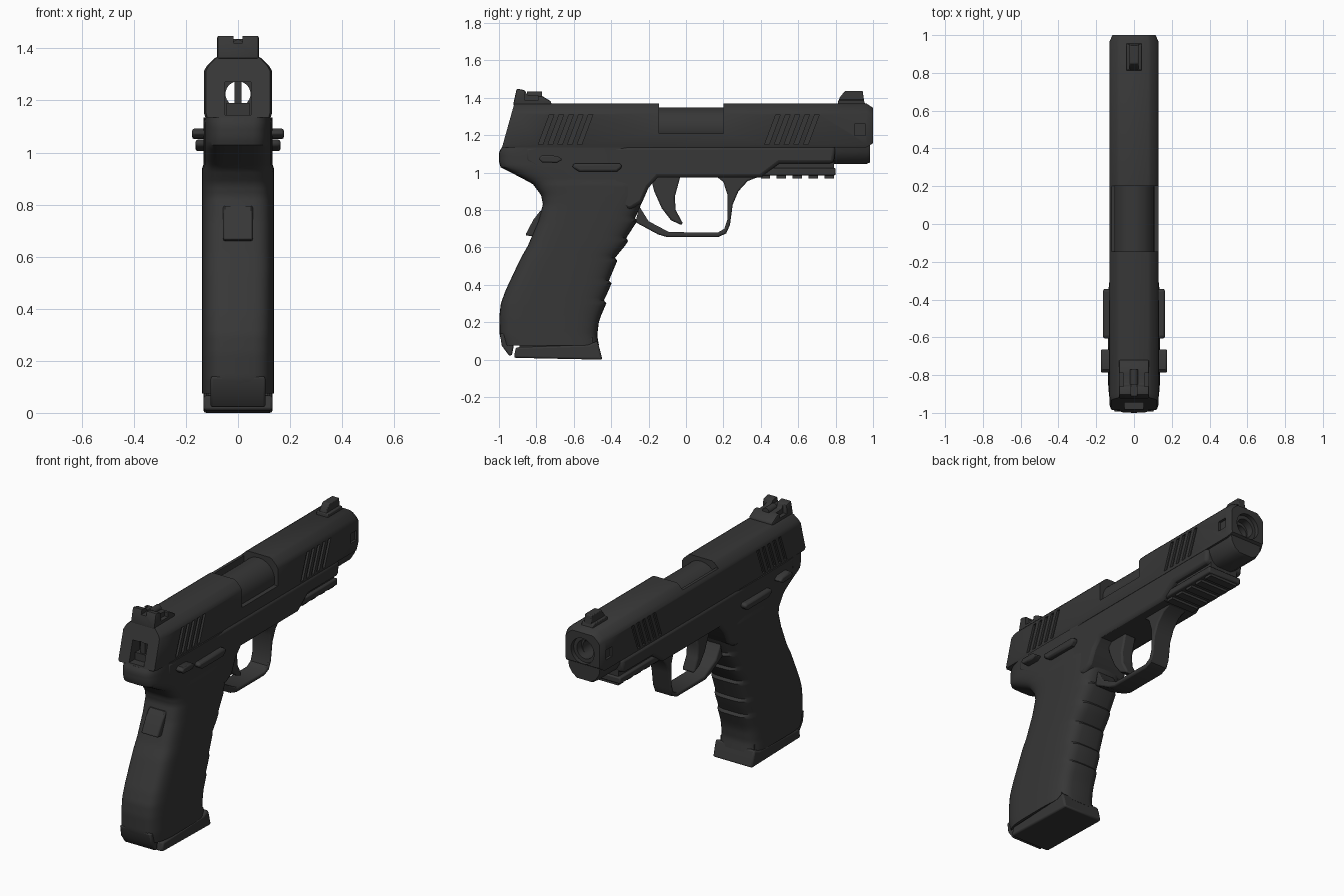
import bpy, bmesh, math

mat = bpy.data.materials.new("matte black")
mat.diffuse_color = (0.038, 0.038, 0.038, 1)


def loft(name, rings, bevel=0):
    """Skin closed rings of equal length and cap both ends."""
    bm = bmesh.new()
    vs = [[bm.verts.new(p) for p in r] for r in rings]
    n = len(rings[0])
    for a, b in zip(vs, vs[1:]):
        for i in range(n):
            j = (i + 1) % n
            bm.faces.new((a[i], a[j], b[j], b[i]))
    bm.faces.new(vs[0][::-1])
    bm.faces.new(vs[-1])
    bmesh.ops.recalc_face_normals(bm, faces=bm.faces)
    me = bpy.data.meshes.new(name)
    bm.to_mesh(me)
    bm.free()
    me.materials.append(mat)
    ob = bpy.data.objects.new(name, me)
    bpy.context.collection.objects.link(ob)
    if bevel:
        m = ob.modifiers.new("bevel", 'BEVEL')
        m.width, m.segments, m.limit_method = bevel, 2, 'ANGLE'
        m.angle_limit = math.radians(50)
    return ob


def prism(name, pts, hw, x=0, bevel=0):
    """Side profile (y, z) given thickness across x."""
    return loft(name, [[(x + s * hw, y, z) for y, z in pts] for s in (-1, 1)], bevel)


def box(name, x0, x1, y0, y1, z0, z1, bevel=0):
    return prism(name, [(y0, z0), (y1, z0), (y1, z1), (y0, z1)], (x1 - x0) / 2, (x0 + x1) / 2, bevel)


def rod(name, r, y0, y1, z, x=0, n=32):
    a = [2 * math.pi * i / n for i in range(n)]
    return loft(name, [[(x + r * math.cos(t), y, z + r * math.sin(t)) for t in a] for y in (y0, y1)])


def cut(ob, *cutters):
    """Subtract cutters, bake the result, drop the cutters."""
    for c in cutters:
        m = ob.modifiers.new("cut", 'BOOLEAN')
        m.operation, m.object, m.solver = 'DIFFERENCE', c, 'EXACT'
    dg = bpy.context.evaluated_depsgraph_get()
    me = bpy.data.meshes.new_from_object(ob.evaluated_get(dg))
    ob.modifiers.clear()
    ob.data = me
    for c in cutters:
        bpy.data.objects.remove(c)


# Slide: chamfered section, slanted rear, softened muzzle end
half = [(0.125, 1.135), (0.13, 1.15), (0.13, 1.315), (0.118, 1.335), (0.09, 1.362), (0.075, 1.37)]
sect = half + [(-x, z) for x, z in half[::-1]]
slide = loft("slide", [
    [(x * 0.94, -0.985 + (z - 1.13) * 0.28, z) for x, z in sect],
    [(x, -0.96 + (z - 1.13) * 0.28, z) for x, z in sect],
    [(x, 0.965, z) for x, z in sect],
    [(x * 0.88, 1.0, 1.25 + (z - 1.25) * 0.8) for x, z in sect]])
cut(slide,
    box("port_cut", -0.1, 0.2, -0.145, 0.2, 1.21, 1.5),
    box("port_top_cut", -0.2, 0.2, -0.145, 0.2, 1.335, 1.5),
    box("rear_recess", -0.05, 0.05, -1.1, -0.88, 1.145, 1.27),
    rod("bore", 0.048, -1.1, 1.1, 1.225),
    rod("muzzle_recess", 0.078, 0.93, 1.1, 1.235))

# Slanted serrations on both sides, front and rear
for s in (-1, 1):
    cs = []
    for start in (-0.79, 0.42):
        for i in range(5):
            y = start + i * 0.052
            cs.append(prism("groove", [(y, 1.15), (y + 0.024, 1.15), (y + 0.084, 1.31), (y + 0.06, 1.31)],
                            0.02, s * 0.137))
    cs.append(box("muzzle_notch", s * 0.15 - 0.035, s * 0.15 + 0.035, 0.9, 0.96, 1.2, 1.26))
    cut(slide, *cs)

# Barrel hood in the port, muzzle ring and firing block
hood = rod("barrel_hood", 0.108, -0.17, 0.23, 1.24)
cut(hood, rod("hood_bore", 0.048, -1, 1, 1.225))
ring = rod("barrel_tip", 0.0775, 0.9, 0.975, 1.235)
cut(ring, rod("tip_bore", 0.056, 0.8, 1.1, 1.235))
box("firing_block", -0.014, 0.014, -0.92, -0.75, 1.14, 1.275)
box("firing_base", -0.045, 0.045, -0.93, -0.75, 1.14, 1.19)

# Rounded lug below the muzzle
lug = [(0.115, 1.15), (0.11, 1.11), (0.085, 1.07), (0.05, 1.047)]
lug += [(-x, z) for x, z in lug[::-1]]
loft("muzzle_lug", [[(x * k, y, 1.15 + (z - 1.15) * k) for x, z in lug]
                    for y, k in ((0.78, 1), (0.965, 1), (0.985, 0.93))])

# Sights
rear = prism("rear_sight", [(-0.925, 1.36), (-0.905, 1.45), (-0.86, 1.44), (-0.85, 1.415),
                            (-0.77, 1.41), (-0.72, 1.38), (-0.72, 1.36)], 0.08, 0, 0.008)
cut(rear, box("sight_notch", -0.017, 0.017, -1, -0.83, 1.42, 1.5),
    box("sight_waist_l", -0.12, -0.055, -0.86, -0.79, 1.385, 1.5),
    box("sight_waist_r", 0.055, 0.12, -0.86, -0.79, 1.385, 1.5))
rod("sight_screw", 0.022, -0.85, -0.77, 1.412)
prism("front_sight_base", [(0.81, 1.36), (0.815, 1.39), (0.95, 1.39), (0.96, 1.36)], 0.04, 0, 0.005)
prism("front_sight", [(0.815, 1.36), (0.82, 1.4), (0.85, 1.437), (0.945, 1.437), (0.955, 1.36)], 0.024, 0, 0.005)

# Frame and accessory rail
prism("frame", [(-0.86, 1.138), (-0.86, 1.06), (-0.7, 0.96), (-0.3, 0.8), (-0.235, 0.84), (-0.2, 0.92),
                (-0.15, 0.975), (0.4, 0.975), (0.5, 1.05), (0.79, 1.05), (0.8, 1.138)], 0.131, 0, 0.018)
box("rail_neck", -0.095, 0.095, 0.3, 0.79, 1.0, 1.07)
box("rail", -0.115, 0.115, 0.36, 0.8, 0.985, 1.025, 0.008)
for i in range(5):
    box("rail_tooth", -0.095, 0.095, 0.4 + i * 0.085, 0.45 + i * 0.085, 0.97, 0.995)

# Grip: rounded sections following back and front edges (z, back, front)
keys = [(0.075, -0.98, -0.465), (0.13, -0.996, -0.475), (0.23, -0.998, -0.462), (0.3, -0.99, -0.445),
        (0.37, -0.965, -0.425), (0.54, -0.885, -0.385), (0.61, -0.845, -0.34), (0.74, -0.79, -0.28),
        (0.83, -0.765, -0.24), (0.88, -0.775, -0.22), (0.94, -0.82, -0.21), (0.99, -0.915, -0.2),
        (1.03, -0.993, -0.2), (1.06, -1.0, -0.2), (1.11, -1.0, -0.2), (1.135, -0.985, -0.2)]


def edges(z):
    for a, b in zip(keys, keys[1:]):
        if z <= b[0]:
            t = (z - a[0]) / (b[0] - a[0])
            return [a[k] + (b[k] - a[k]) * t for k in (1, 2)]
    return keys[-1][1:]


def sgnpow(v, e):
    return math.copysign(abs(v) ** e, v)


rings = []
for i in range(71):
    z = 0.075 + 1.06 * i / 70
    yb, yf = edges(z)
    bump = 0.02 * ((z - 0.2) / 0.11 % 1) if 0.2 < z < 0.75 else 0
    hw = 0.138 if z < 0.95 else 0.133
    r = []
    for k in range(40):
        t = 2 * math.pi * k / 40
        c, s = math.cos(t), math.sin(t)
        y = (yb + yf) / 2 + (yf - yb) / 2 * sgnpow(c, 0.5) + bump * max(0, c) ** 2
        r.append((hw * sgnpow(s, 0.45), y, z))
    rings.append(r)
loft("grip", rings)
prism("backstrap_tab", [(-0.86, 0.665), (-0.78, 0.655), (-0.72, 0.8), (-0.78, 0.795), (-0.815, 0.75)], 0.057, 0, 0.008)
prism("grip_heel", [(-0.995, 0.14), (-0.985, 0.075), (-0.945, 0.02), (-0.93, 0.025), (-0.92, 0.08), (-0.88, 0.14)],
      0.105, 0, 0.012)
prism("magazine_plate", [(-0.92, 0.01), (-0.91, 0.066), (-0.52, 0.08), (-0.475, 0.1), (-0.462, 0.06), (-0.447, 0.0)],
      0.133, 0, 0.01)
box("magazine_body", -0.115, 0.115, -0.89, -0.5, 0.05, 0.12)

# Trigger and guard
prism("trigger_guard", [(-0.27, 0.735), (-0.15, 0.67), (-0.1, 0.655), (0.17, 0.655), (0.215, 0.675), (0.235, 0.72),
                        (0.25, 0.83), (0.28, 0.9), (0.33, 0.955), (0.42, 0.99), (0.15, 0.99), (0.2, 0.95),
                        (0.222, 0.88), (0.222, 0.75), (0.205, 0.7), (0.17, 0.68), (-0.09, 0.682),
                        (-0.2, 0.74), (-0.25, 0.82)], 0.062, 0, 0.008)
prism("trigger", [(-0.19, 0.98), (-0.17, 0.9), (-0.13, 0.81), (-0.08, 0.745), (-0.02, 0.718), (-0.02, 0.735),
                  (-0.055, 0.8), (-0.06, 0.87), (-0.03, 0.98)], 0.04, 0, 0.01)

# Controls mirrored on both sides
for s in (-1, 1):
    prism("slide_lever", [(-0.61, 1.03), (-0.6, 1.05), (-0.35, 1.05), (-0.34, 1.03), (-0.37, 1.005), (-0.57, 1.005)],
          0.022, s * 0.142, 0.012)
    prism("safety_lever", [(-0.79, 1.075), (-0.77, 1.092), (-0.69, 1.09), (-0.66, 1.07), (-0.69, 1.052), (-0.77, 1.055)],
          0.028, s * 0.148, 0.008)

# Smooth shading with sharp creases
for ob in bpy.context.collection.objects:
    ob.data.polygons.foreach_set("use_smooth", [True] * len(ob.data.polygons))
    ob.data.set_sharp_from_angle(angle=math.radians(35))
